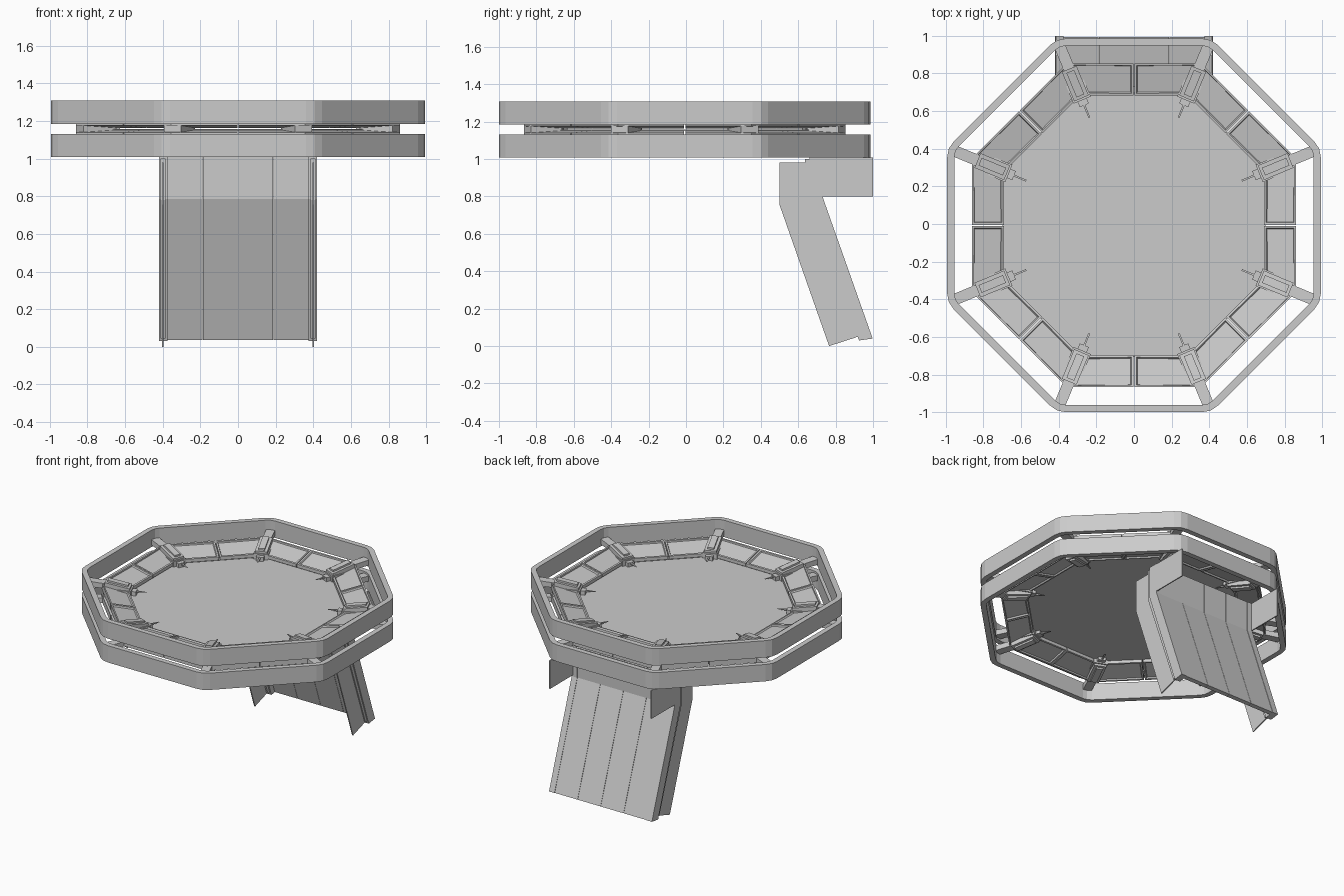
import bpy, bmesh, math
from mathutils import Matrix, Vector

if "Cube" in bpy.data.objects:
    bpy.data.objects.remove(bpy.data.objects["Cube"])

T = math.tan(math.pi / 8)
CY = -0.007            # deck centre in y
MID = 1.158            # mid height between the two rails


def finish(name, bm, mat=None):
    if mat:
        bm.transform(mat)
    bmesh.ops.recalc_face_normals(bm, faces=bm.faces)
    me = bpy.data.meshes.new(name)
    bm.to_mesh(me)
    bm.free()
    ob = bpy.data.objects.new(name, me)
    bpy.context.collection.objects.link(ob)
    return ob


def prism(bm, pts, axis, a, b):
    """Extrude a 2D outline from a to b along x, y or z."""
    def put(p, h):
        return {'x': (h, p[0], p[1]), 'y': (p[0], h, p[1]), 'z': (p[0], p[1], h)}[axis]
    lo = [bm.verts.new(put(p, a)) for p in pts]
    hi = [bm.verts.new(put(p, b)) for p in pts]
    n = len(pts)
    caps = [bm.faces.new(lo[::-1]), bm.faces.new(hi)]
    for i in range(n):
        bm.faces.new((lo[i], lo[(i + 1) % n], hi[(i + 1) % n], hi[i]))
    return caps


def rect(u0, u1, v0, v1):
    return [(u0, v0), (u1, v0), (u1, v1), (u0, v1)]


def octagon(ap, cut=0.0):
    """Octagon of given apothem; cut rounds each corner with three points."""
    corners = [Vector((math.cos(a), math.sin(a))) * ap / math.cos(math.pi / 8)
               for a in (math.pi / 8 + k * math.pi / 4 for k in range(8))]
    if not cut:
        return corners
    out = []
    for i, c in enumerate(corners):
        p = c + (corners[i - 1] - c).normalized() * cut
        q = c + (corners[(i + 1) % 8] - c).normalized() * cut
        out += [p, p * 0.25 + c * 0.5 + q * 0.25, q]
    return out


def spin(k, half=False):
    ang = k * math.pi / 4 + (math.pi / 8 if half else 0)
    return Matrix.Translation((0, CY, 0)) @ Matrix.Rotation(ang, 4, 'Z')


# Two octagonal guard rails
for name, z0, z1 in (("lower_rail", 1.008, 1.132), ("upper_rail", 1.184, 1.308)):
    bm = bmesh.new()
    rings = [[bm.verts.new((p.x, p.y, z)) for p in octagon(ap, cut)]
             for ap, cut, z in ((0.993, 0.05, z0), (0.993, 0.05, z1),
                                (0.955, 0.035, z1), (0.955, 0.035, z0))]
    n = len(rings[0])
    for r in range(4):
        a, b = rings[r], rings[(r + 1) % 4]
        for i in range(n):
            j = (i + 1) % n
            bm.faces.new((a[i], a[j], b[j], b[i]))
    finish(name, bm, Matrix.Translation((0, CY, 0)))

# Deck floor
bm = bmesh.new()
prism(bm, octagon(0.70), 'z', 1.150, 1.158)
finish("floor", bm, Matrix.Translation((0, CY, 0)))

# Border panels: framed slabs above and below, rising outwards, two per side
for k in range(8):
    bm = bmesh.new()
    for s in (1, -1):
        for up in (1, -1):
            pts = [(0.69, s * 0.003), (0.86, s * 0.003), (0.86, s * 0.86 * T), (0.69, s * 0.69 * T)]
            before = set(bm.verts)
            caps = prism(bm, pts, 'z', MID + up * 0.006, MID + up * 0.03)
            for v in set(bm.verts) - before:
                if v.co.x > 0.8:
                    v.co.z += up * (0.04 if abs(v.co.z - MID) > 0.02 else 0.012)
            bmesh.ops.recalc_face_normals(bm, faces=bm.faces)
            bmesh.ops.inset_individual(bm, faces=caps[1:], thickness=0.016, depth=0)
            bmesh.ops.inset_individual(bm, faces=caps[1:], thickness=0.006, depth=-0.01)
    finish(f"border_panels_{k}", bm, spin(k))

# Corner brackets joining the deck to both rails
for k in range(8):
    bm = bmesh.new()
    prism(bm, rect(0.72, 0.91, MID - 0.04, MID + 0.04), 'y', -0.05, 0.05)
    for s in (1, -1):
        def prof(pts):
            return [(r, MID + s * h) for r, h in pts]
        # stepped housing, rising with the panels
        prism(bm, prof([(0.73, 0.04), (0.90, 0.04), (0.90, 0.085), (0.73, 0.055)]),
              'y', -0.042, 0.042)
        prism(bm, prof([(0.745, 0.05), (0.885, 0.05), (0.885, 0.095), (0.745, 0.07)]),
              'y', -0.022, 0.022)
        # arm to the rail
        prism(bm, prof([(0.88, 0.035), (1.03, 0.04), (1.03, 0.08), (0.88, 0.07)]),
              'y', -0.03, 0.03)
        # prong pointing inwards
        prism(bm, prof([(0.72, 0.012), (0.72, 0.03), (0.62, 0.022)]), 'y', -0.005, 0.005)
    prism(bm, rect(0.69, 0.72, MID - 0.03, MID + 0.03), 'y', -0.026, 0.026)
    finish(f"corner_bracket_{k}", bm, spin(k, True))


def ramp_strip(bm, y0, y1, x0, x1, top, bend, foot):
    """Vertical strip that bends backwards into the sloping ramp."""
    run = 0.265
    prism(bm, [(y0, top), (y0, bend[0]), (y0 + run, foot[0]),
               (y1 + run, foot[1]), (y1, bend[1]), (y1, top)], 'x', x0, x1)


# Ramp planks
bm = bmesh.new()
for i in range(4):
    x = -0.376 + i * 0.188
    ramp_strip(bm, 0.70, 0.73, x + 0.001, x + 0.187, 1.01, (0.785, 0.79), (0.036, 0.04))
finish("ramp_planks", bm)

# Ramp side rails, fins and gussets
for side, s in (("left", -1), ("right", 1)):
    bm = bmesh.new()
    ramp_strip(bm, 0.66, 0.733, s * 0.375, s * 0.42, 1.01, (0.785, 0.79), (0.03, 0.04))
    ramp_strip(bm, 0.635, 0.66, s * 0.385, s * 0.412, 1.0, (0.78, 0.785), (0.045, 0.05))
    finish(f"ramp_rail_{side}", bm)
    bm = bmesh.new()
    ramp_strip(bm, 0.50, 0.64, s * 0.396, s * 0.404, 0.98, (0.755, 0.785), (0.0, 0.045))
    finish(f"ramp_fin_{side}", bm)
    bm = bmesh.new()
    prism(bm, rect(0.73, 1.0, 0.80, 1.008), 'x', s * 0.410, s * 0.418)
    finish(f"ramp_gusset_{side}", bm)
